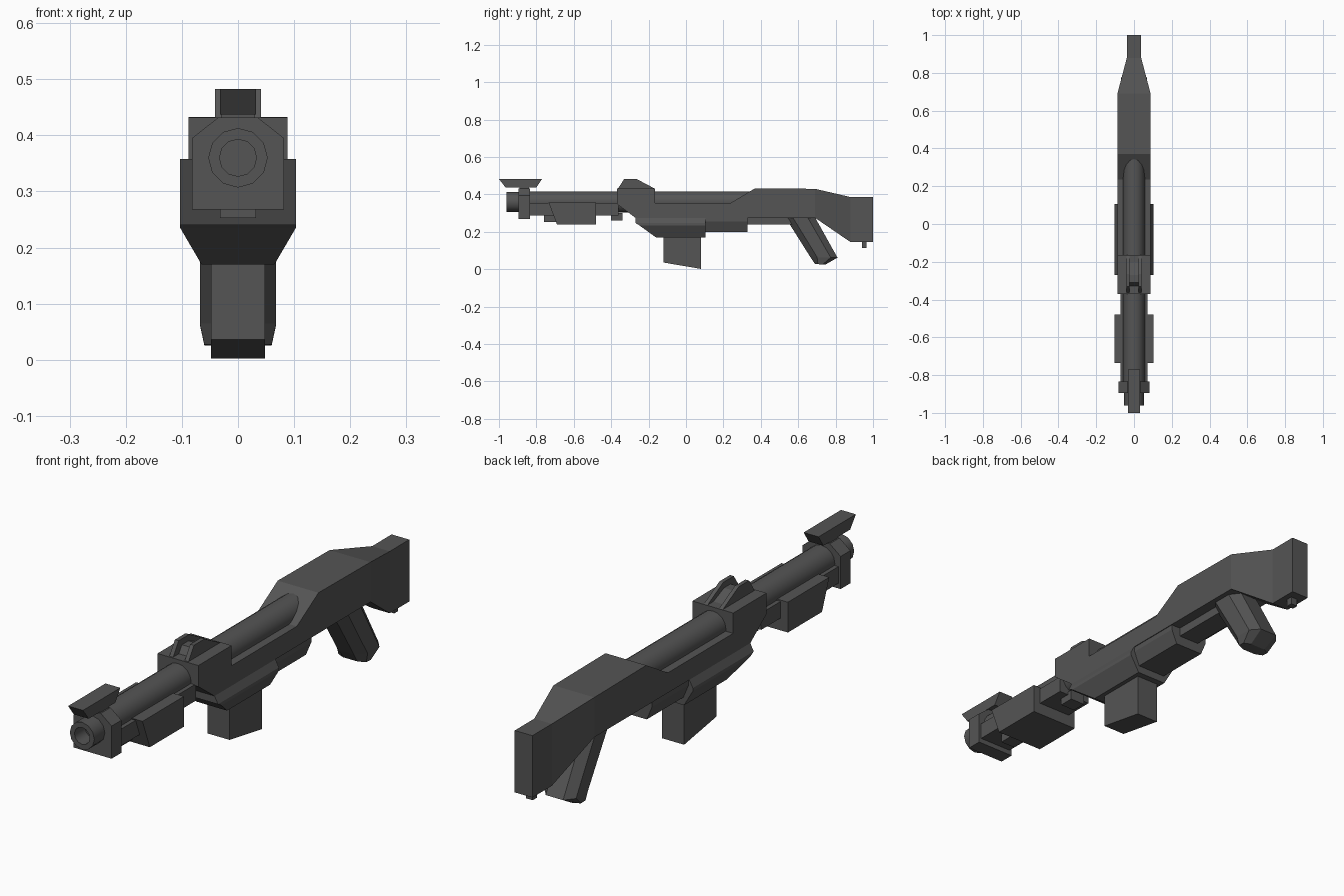
import bpy, bmesh, math

if "Cube" in bpy.data.objects:
    bpy.data.objects.remove(bpy.data.objects["Cube"])

dark = bpy.data.materials.new("dark_metal")
dark.diffuse_color = (0.09, 0.09, 0.09, 1)
dark.use_nodes = True
dark.node_tree.nodes["Principled BSDF"].inputs["Base Color"].default_value = dark.diffuse_color


def finish(name, bm):
    bmesh.ops.recalc_face_normals(bm, faces=bm.faces)
    me = bpy.data.meshes.new(name)
    bm.to_mesh(me)
    bm.free()
    ob = bpy.data.objects.new(name, me)
    bpy.context.collection.objects.link(ob)
    me.materials.append(dark)
    return ob


def loft(name, rings):
    """Skin a list of equal-length rings of 3D points and cap both ends."""
    bm = bmesh.new()
    vs = [[bm.verts.new(p) for p in r] for r in rings]
    n = len(rings[0])
    for a, b in zip(vs, vs[1:]):
        for i in range(n):
            j = (i + 1) % n
            bm.faces.new((a[i], a[j], b[j], b[i]))
    bm.faces.new(vs[0])
    bm.faces.new(vs[-1])
    return finish(name, bm)


def slab(name, profile, w, x=0):
    """Side profile (y, z) extruded to half width w around x."""
    return loft(name, [[(x + s * w, y, z) for y, z in profile] for s in (-1, 1)])


def box(name, w, y0, y1, z0, z1):
    return slab(name, [(y0, z0), (y1, z0), (y1, z1), (y0, z1)], w)


def tube(name, stations, cz=0.36, n=16):
    """Stations (y, radius) turned around the barrel axis."""
    ob = loft(name, [[(r * math.sin(2 * math.pi * i / n), y, cz + r * math.cos(2 * math.pi * i / n))
                      for i in range(n)] for y, r in stations])
    bpy.context.view_layer.objects.active = ob
    ob.select_set(True)
    bpy.ops.object.shade_smooth_by_angle(angle=math.radians(35))
    ob.select_set(False)


# Barrel and hollow muzzle
tube("barrel", [(-0.86, 0.057), (0.36, 0.057)])
tube("muzzle", [(-0.86, 0.053), (-0.96, 0.053), (-0.96, 0.033), (-0.88, 0.033)], n=12)

# Muzzle block with chamfered top
section = [(-0.082, 0.268), (0.082, 0.268), (0.082, 0.395), (0.035, 0.432), (-0.035, 0.432), (-0.082, 0.395)]
loft("muzzle_block", [[(x, y, z) for x, z in section] for y in (-0.895, -0.835)])

# Front sight
slab("front_sight", [(-1.0, 0.483), (-0.77, 0.483), (-0.80, 0.437), (-0.965, 0.437)], 0.032)
box("front_sight_post", 0.03, -0.89, -0.84, 0.42, 0.44)

# Handguard, fore grip and underside details
box("handguard", 0.072, -0.84, -0.36, 0.288, 0.353)
slab("fore_grip", [(-0.735, 0.358), (-0.48, 0.358), (-0.48, 0.24), (-0.69, 0.24)], 0.103)
box("under_rail", 0.032, -0.76, -0.60, 0.253, 0.29)
box("sling_block", 0.032, -0.40, -0.34, 0.26, 0.30)

# Receiver block around the barrel
slab("receiver_block", [(-0.37, 0.432), (-0.165, 0.432), (-0.165, 0.275), (-0.27, 0.275), (-0.37, 0.35)], 0.088)

# Rear sight: two side plates and a lower web
plate = [(-0.365, 0.43), (-0.33, 0.483), (-0.265, 0.483), (-0.165, 0.43)]
for side, x in (("left", -0.033), ("right", 0.033)):
    slab("rear_sight_" + side, plate, 0.008, x)
slab("rear_sight_web", [(-0.33, 0.43), (-0.31, 0.46), (-0.27, 0.46), (-0.20, 0.43)], 0.028)

# Receiver and stock, narrowing into the butt
slab("receiver", [(-0.27, 0.275), (0.40, 0.275), (0.40, 0.353), (-0.27, 0.353)], 0.088)
slab("stock_comb", [(0.235, 0.275), (0.69, 0.275), (0.69, 0.43), (0.37, 0.433), (0.235, 0.352)], 0.088)
loft("stock_butt", [[(-w, y, z0), (w, y, z0), (w, y, z1), (-w, y, z1)] for y, w, z0, z1 in
                    ((0.69, 0.088, 0.275, 0.43), (0.88, 0.038, 0.145, 0.386), (1.0, 0.038, 0.145, 0.386))])
box("sling_stud", 0.015, 0.94, 0.965, 0.115, 0.15)

# Lower receiver, flared sides and sloped front
rows = ((0.088, 0.275, -0.27), (0.103, 0.247, -0.27), (0.103, 0.235, -0.25), (0.065, 0.17, -0.16))
loft("lower_receiver", [[(-w, f, z), (w, f, z), (w, 0.105, z), (-w, 0.105, z)] for w, z, f in rows])
loft("trigger_housing", [[(-w, 0.10, z), (w, 0.10, z), (w, 0.33, z), (-w, 0.33, z)]
                         for w, z in ((0.085, 0.275), (0.085, 0.255), (0.062, 0.20))])
box("trigger_rail", 0.045, 0.32, 0.57, 0.24, 0.28)

# Magazine with slanted base
slab("magazine", [(-0.12, 0.18), (0.08, 0.18), (0.08, 0.002), (-0.12, 0.036)], 0.048)


# Pistol grip, chamfered section swept down and back
def grip_ring(front, back, w):
    c = 0.25
    spots = [(-0.5, 0), (0.5, 0), (1, c), (1, 1 - c), (0.55, 1), (-0.55, 1), (-1, 1 - c), (-1, c)]
    return [(w * u, front[0] + (back[0] - front[0]) * t, front[1] + (back[1] - front[1]) * t) for u, t in spots]


loft("pistol_grip", [grip_ring((0.52, 0.295), (0.68, 0.295), 0.068),
                     grip_ring((0.665, 0.065), (0.81, 0.062), 0.068),
                     grip_ring((0.69, 0.028), (0.745, 0.025), 0.06)])
